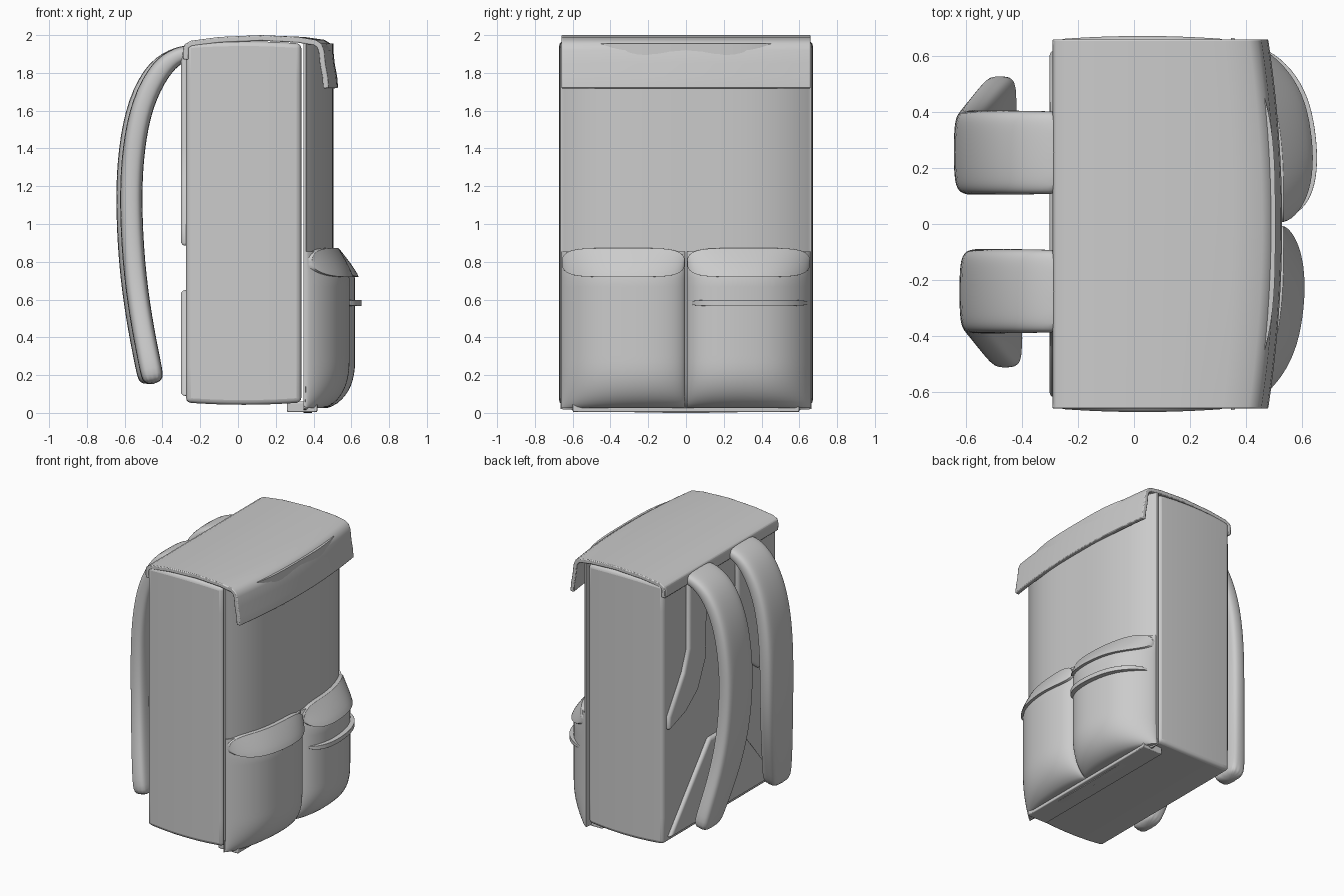
import bpy, bmesh, math
from mathutils import Vector

if "Cube" in bpy.data.objects:
    bpy.data.objects.remove(bpy.data.objects["Cube"])


def finish(name, bm, angle=40):
    bmesh.ops.recalc_face_normals(bm, faces=bm.faces)
    me = bpy.data.meshes.new(name)
    bm.to_mesh(me)
    bm.free()
    ob = bpy.data.objects.new(name, me)
    bpy.context.collection.objects.link(ob)
    bpy.ops.object.select_all(action='DESELECT')
    bpy.context.view_layer.objects.active = ob
    ob.select_set(True)
    bpy.ops.object.shade_smooth_by_angle(angle=math.radians(angle))
    return ob


def bevel(ob, width, segments=3):
    m = ob.modifiers.new("Bevel", 'BEVEL')
    m.width, m.segments, m.limit_method = width, segments, 'ANGLE'
    m.angle_limit = math.radians(40)


def shell(name, nu, nv, front, back):
    """Closed solid between two (nu x nv) grids; u runs -1..1, v runs 0..1."""
    bm = bmesh.new()
    us = [math.sin(math.pi / 2 * (2 * i / nu - 1)) for i in range(nu + 1)]
    g = [[[bm.verts.new(f(u, j / nv)) for j in range(nv + 1)] for u in us]
         for f in (front, back)]
    for s in g:
        for i in range(nu):
            for j in range(nv):
                bm.faces.new((s[i][j], s[i + 1][j], s[i + 1][j + 1], s[i][j + 1]))
    rim = ([(i, 0) for i in range(nu)] + [(nu, j) for j in range(nv)]
           + [(i, nv) for i in range(nu, 0, -1)] + [(0, j) for j in range(nv, 0, -1)])
    for (a, b), (c, d) in zip(rim, rim[1:] + rim[:1]):
        bm.faces.new((g[0][a][b], g[0][c][d], g[1][c][d], g[1][a][b]))
    return finish(name, bm)


def box(name, lo, hi, width, bulge=0.0):
    bm = bmesh.new()
    bmesh.ops.create_cube(bm, size=2)
    bmesh.ops.subdivide_edges(bm, edges=bm.edges[:], cuts=9, use_grid_fill=True)
    mid, half = (Vector(lo) + Vector(hi)) / 2, (Vector(hi) - Vector(lo)) / 2
    for v in bm.verts:
        x, y, z = v.co
        soft = bulge * (1 - x * x)
        v.co = mid + Vector((x * half.x, y * (half.y + soft), z * (half.z + soft)))
    ob = finish(name, bm)
    bevel(ob, width)
    return ob


# Main body
box("body", (-0.275, -0.66, 0.055), (0.335, 0.66, 1.955), 0.025, 0.012)
box("base_seam", (0.26, -0.6, 0.005), (0.42, 0.6, 0.06), 0.02)


# Curved front panel
def panel_depth(y):
    return 0.015 + 0.145 * (1 - min(1, abs(y) / 0.66) ** 3.5)


def bottom_round(z):
    u = max(0, min(1, (z - 0.02) / 0.25))
    return 0.3 + 0.7 * (1 - (1 - u) ** 2.2) ** 0.5


def panel_front(u, v):
    y = 0.665 * u
    z = 0.02 * u * u + (1.955 - 0.02 * u * u) * v ** 1.5
    return (0.345 + panel_depth(y) * bottom_round(z), y, z)


shell("front_panel", 40, 32, panel_front,
      lambda u, v: (0.347, panel_front(u, v)[1], panel_front(u, v)[2]))


# Front pockets with flaps
def pocket_x(u, y, z, b):
    top = 1 - 0.8 * max(0, (z - 0.74) / 0.12)
    puff = b * top * max(0, 1 - abs(u) ** 3) ** 0.6
    return 0.35 + (panel_depth(y) + puff) * bottom_round(z)


def make_pocket(side, c, b):
    def front(u, v):
        y, z = c + 0.328 * u, 0.025 + 0.83 * v ** 1.4
        return (pocket_x(u, y, z, b), y, z)

    def flap(u, v, off):
        y = c + 0.325 * u
        h = 0.012 + 0.064 * max(0, 1 - abs(u) ** 6) ** 0.5
        z = 0.796 + h * (2 * v - 1)
        low = pocket_x(u, y, 0.7, b) + 0.02
        high = 0.345 + panel_depth(y) + 0.03
        k = v ** 1.2
        return (low * (1 - k) + high * k + off, y, z)

    shell(side + "_pocket", 32, 24, front,
          lambda u, v: (0.348, front(u, v)[1], front(u, v)[2]))
    ob = shell(side + "_pocket_flap", 32, 8, lambda u, v: flap(u, v, 0),
               lambda u, v: flap(u, v, -0.04))
    bevel(ob, 0.012)


make_pocket("right", -0.332, 0.085)
make_pocket("left", 0.332, 0.115)


# Raised band on one pocket
def band(u, v, off):
    y = 0.335 + 0.305 * u
    end = max(0, 1 - abs(u) ** 8) ** 0.5
    x = pocket_x(0.93 * u, y, 0.58, 0.115)
    return (x + off * end, y, 0.582 + (0.006 + 0.01 * end) * (2 * v - 1))


bevel(shell("pocket_band", 32, 2, lambda u, v: band(u, v, 0.035),
            lambda u, v: band(u, v, -0.02)), 0.006, 2)

# Lid: hooked profile swept across the width
LID = [(-0.29, 1.87), (-0.292, 1.92), (-0.285, 1.95), (-0.25, 1.97), (-0.1, 1.99),
       (0.12, 2.0), (0.32, 1.99), (0.41, 1.975), (0.44, 1.955), (0.455, 1.92),
       (0.462, 1.85), (0.475, 1.78), (0.48, 1.72)]
NORMALS = []
for i in range(len(LID)):
    a, b = LID[max(0, i - 1)], LID[min(len(LID) - 1, i + 1)]
    NORMALS.append(Vector((b[1] - a[1], a[0] - b[0])).normalized())


def lid(u, v, thick):
    i = round(v * (len(LID) - 1))
    x, z = LID[i]
    bow = 0.05 * max(0, min(1, (x - 0.12) / 0.3)) * (1 - u * u)
    n = NORMALS[i] * thick
    return (x + bow + n.x, 0.66 * u, z + n.y)


bevel(shell("lid", 24, len(LID) - 1, lambda u, v: lid(u, v, 0),
            lambda u, v: lid(u, v, 0.03)), 0.006, 2)


# Padding on the back
def pad(name, outline):
    bm = bmesh.new()
    f = bm.faces.new([bm.verts.new((-0.255, y, z)) for y, z in outline])
    r = bmesh.ops.extrude_face_region(bm, geom=[f])
    for v in r["geom"]:
        if isinstance(v, bmesh.types.BMVert):
            v.co.x = -0.302
    bevel(finish(name, bm), 0.02, 4)


UPPER = [(0.17, 1.92), (0.39, 1.92), (0.39, 1.4), (0.45, 1.24), (0.62, 0.98),
         (0.62, 0.88), (0.42, 0.95), (0.28, 1.06), (0.19, 1.26)]
for side, s in (("left", 1), ("right", -1)):
    pad(side + "_back_pad", [(s * y, z) for y, z in UPPER])
pad("lower_back_pad", [(-0.61, 0.09), (0.61, 0.09), (0.15, 0.65), (-0.15, 0.65)])

# Shoulder straps: x, z, sideways shift, half width along the path
PATH = [(-0.24, 1.905, 0, .145), (-0.31, 1.90, 0, .145), (-0.43, 1.83, 0, .148),
        (-0.53, 1.64, 0, .148), (-0.575, 1.4, 0, .148), (-0.59, 1.15, 0, .148),
        (-0.575, 0.8, .02, .145), (-0.535, 0.5, .08, .135), (-0.485, 0.25, .155, .12),
        (-0.465, 0.15, .175, .10)]


def make_strap(side, s, c, shift):
    bm = bmesh.new()
    rings, n = [], 16
    for i, (x, z, dy, w) in enumerate(PATH):
        a, b = PATH[max(0, i - 1)], PATH[min(len(PATH) - 1, i + 1)]
        nrm = Vector((b[1] - a[1], 0, a[0] - b[0])).normalized()
        thick = 0.045 if i < 2 else 0.06
        ring = []
        for k in range(n):
            t = 2 * math.pi * k / n
            cs, sn = math.cos(t), math.sin(t)
            p = Vector((x + (shift if i > 1 else 0), s * (c + dy), z))
            p.y += s * w * 1.03 * math.copysign(abs(cs) ** 0.5, cs)
            ring.append(bm.verts.new(p + nrm * thick * math.copysign(abs(sn) ** 0.6, sn)))
        rings.append(ring)
    for r, q in zip(rings, rings[1:]):
        for k in range(n):
            bm.faces.new((r[k], r[(k + 1) % n], q[(k + 1) % n], q[k]))
    bm.faces.new(rings[0])
    bm.faces.new(rings[-1])
    ob = finish(side + "_strap", bm, 180)
    ob.modifiers.new("Subdivision", 'SUBSURF').levels = 2


make_strap("left", 1, 0.255, 0.0)
make_strap("right", -1, 0.24, 0.02)
